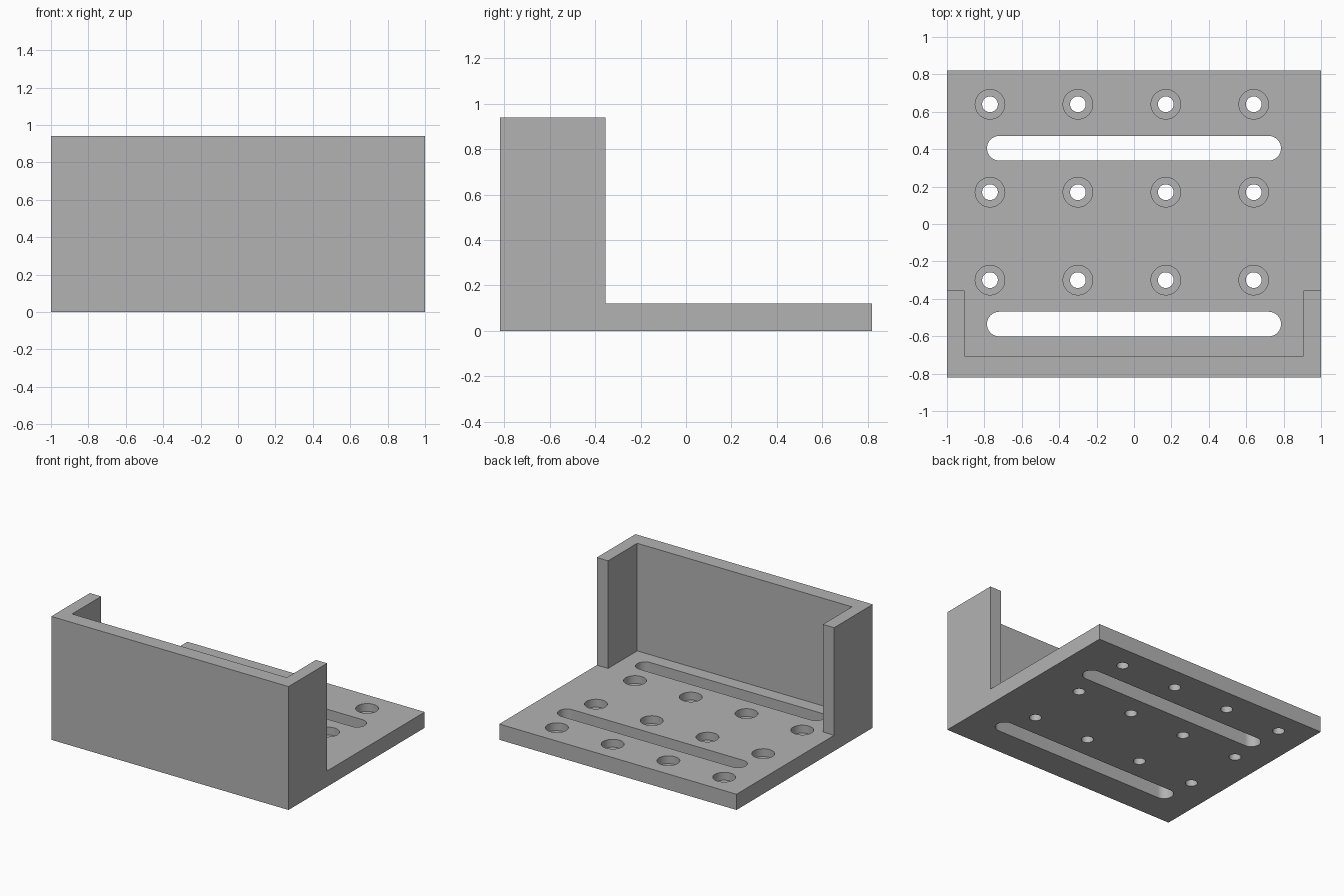
import bpy, bmesh, math
from mathutils import Vector

if "Cube" in bpy.data.objects:
    bpy.data.objects.remove(bpy.data.objects["Cube"], do_unlink=True)

HALF_W, HALF_D, HEIGHT = 1.0, 0.82, 0.94
PLATE, WALL_END, INNER_X, INNER_Y = 0.12, -0.355, 0.905, -0.705
HOLE_X = [-0.77 + 0.47 * i for i in range(4)]
HOLE_Y = [-0.30 + 0.47 * i for i in range(3)]
SLOT_Y, SLOT_HALF, SLOT_R = (-0.535, 0.405), 0.72, 0.066

grey = bpy.data.materials.new("plain grey")
grey.use_nodes = True
colour = (0.45, 0.45, 0.45, 1)
grey.diffuse_color = colour
grey.node_tree.nodes["Principled BSDF"].inputs["Base Color"].default_value = colour


def prism(bm, outline, direction):
    """Extrude a closed outline of points along a direction."""
    face = bm.faces.new([bm.verts.new(p) for p in outline])
    ext = bmesh.ops.extrude_face_region(bm, geom=[face])["geom"]
    verts = [v for v in ext if isinstance(v, bmesh.types.BMVert)]
    bmesh.ops.translate(bm, verts=verts, vec=Vector(direction))


def stadium(x, y, z, r, half=0.0, steps=24):
    """Circle outline, or a round-ended slot outline when half > 0."""
    pts = []
    for side, start in ((1, -math.pi / 2), (-1, math.pi / 2)):
        count = steps + 1 if half else steps
        for i in range(count):
            a = start + math.pi * i / steps
            pts.append((x + side * half + r * math.cos(a), y + r * math.sin(a), z))
    return pts


def finish(name, bm):
    bmesh.ops.recalc_face_normals(bm, faces=bm.faces)
    mesh = bpy.data.meshes.new(name)
    bm.to_mesh(mesh)
    bm.free()
    obj = bpy.data.objects.new(name, mesh)
    bpy.context.collection.objects.link(obj)
    mesh.materials.append(grey)
    return obj


# Bracket body: L-shaped side profile extruded across the width
bm = bmesh.new()
profile = [(-HALF_D, 0), (HALF_D, 0), (HALF_D, PLATE), (WALL_END, PLATE),
           (WALL_END, HEIGHT), (-HALF_D, HEIGHT)]
prism(bm, [(-HALF_W, y, z) for y, z in profile], (2 * HALF_W, 0, 0))
bracket = finish("mounting_bracket", bm)

# Pocket that leaves the front wall and two short side walls
bm = bmesh.new()
corners = [(-INNER_X, INNER_Y), (INNER_X, INNER_Y), (INNER_X, 0), (-INNER_X, 0)]
prism(bm, [(x, y, PLATE) for x, y in corners], (0, 0, 1))
pocket = finish("pocket_cutter", bm)

# Through holes and long slots
bm = bmesh.new()
for y in HOLE_Y:
    for x in HOLE_X:
        prism(bm, stadium(x, y, -0.1, 0.042), (0, 0, 0.4))
for y in SLOT_Y:
    prism(bm, stadium(0, y, -0.1, SLOT_R, SLOT_HALF), (0, 0, 0.4))
through = finish("through_cutter", bm)

# Counterbores around the holes
bm = bmesh.new()
for y in HOLE_Y:
    for x in HOLE_X:
        prism(bm, stadium(x, y, PLATE / 2, 0.079), (0, 0, 0.3))
bores = finish("counterbore_cutter", bm)

# Cut, apply and tidy up
bpy.ops.object.select_all(action="DESELECT")
bracket.select_set(True)
bpy.context.view_layer.objects.active = bracket
for cutter in (pocket, through, bores):
    cutter.hide_render = True
    mod = bracket.modifiers.new(cutter.name, "BOOLEAN")
    mod.operation, mod.solver, mod.object = "DIFFERENCE", "EXACT", cutter
    bpy.ops.object.modifier_apply(modifier=mod.name)
    bpy.data.objects.remove(cutter, do_unlink=True)
bpy.ops.object.shade_smooth_by_angle(angle=math.radians(30))
